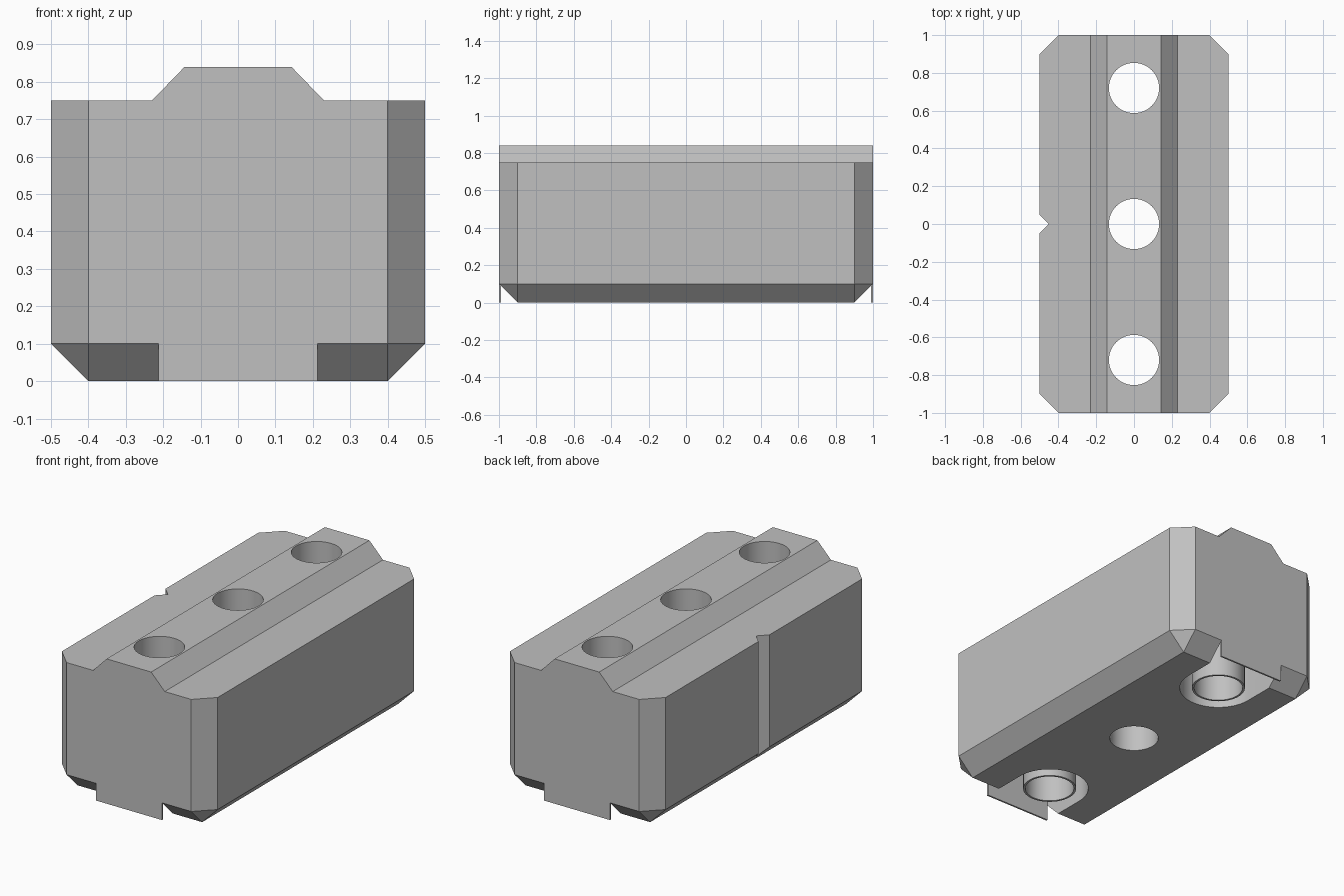
import bpy, bmesh, math

if "Cube" in bpy.data.objects:
    bpy.data.objects.remove(bpy.data.objects["Cube"])

grey = bpy.data.materials.new("plain grey")
grey.use_nodes = True
colour = (0.53, 0.53, 0.53, 1)
grey.diffuse_color = colour
grey.node_tree.nodes["Principled BSDF"].inputs["Base Color"].default_value = colour

HOLE_Y, HOLE_R = 0.72, 0.133
POCKET_R, POCKET_TOP = 0.212, 0.35
WALL = 0.01


def hull(name, points):
    """Convex solid around the points, with flat areas merged."""
    bm = bmesh.new()
    for p in points:
        bm.verts.new(p)
    bmesh.ops.convex_hull(bm, input=bm.verts[:])
    bmesh.ops.dissolve_limit(bm, angle_limit=math.radians(1),
                             verts=bm.verts[:], edges=bm.edges[:])
    bmesh.ops.recalc_face_normals(bm, faces=bm.faces[:])
    mesh = bpy.data.meshes.new(name)
    bm.to_mesh(mesh)
    bm.free()
    mesh.materials.append(grey)
    ob = bpy.data.objects.new(name, mesh)
    bpy.context.collection.objects.link(ob)
    return ob


def prism(name, outline, z0, z1):
    return hull(name, [(x, y, z) for x, y in outline for z in (z0, z1)])


def circle(r, cy, n=64):
    return [(r * math.cos(2 * math.pi * i / n), cy + r * math.sin(2 * math.pi * i / n))
            for i in range(n)]


def combine(ob, tool, operation="DIFFERENCE"):
    """Apply a boolean and discard the tool."""
    tool.hide_render = True
    mod = ob.modifiers.new("combine", "BOOLEAN")
    mod.operation, mod.object, mod.solver = operation, tool, "EXACT"
    bpy.context.view_layer.objects.active = ob
    bpy.ops.object.modifier_apply(modifier=mod.name)
    bpy.data.objects.remove(tool)


def smooth(ob):
    bpy.ops.object.select_all(action="DESELECT")
    ob.select_set(True)
    bpy.context.view_layer.objects.active = ob
    bpy.ops.object.shade_smooth_by_angle(angle=math.radians(30))


signs = [(sx, sy) for sx in (-1, 1) for sy in (-1, 1)]

# block: chamfered corners, narrowing to a smaller rectangle at the base
points = [(sx * 0.4, sy * 0.9, 0) for sx, sy in signs]
for sx, sy in signs:
    for z in (0.1, 0.75):
        points += [(sx * 0.5, sy * 0.9, z), (sx * 0.4, sy, z)]
block = hull("block", points)

# raised ridge along the top
profile = [(0.23, 0.7), (0.23, 0.75), (0.143, 0.84)]
ridge = hull("ridge", [(sx * x, sy, z) for sx, sy in signs for x, z in profile])
combine(block, ridge, "UNION")

# vertical marker notch on one side
combine(block, prism("notch_cutter", [(-0.45, 0), (-0.55, -0.1), (-0.55, 0.1)], -0.1, 1))

# three through holes
for y in (-HOLE_Y, 0, HOLE_Y):
    combine(block, prism("hole_cutter", circle(HOLE_R, y), -0.1, 1))

for s, end in ((-1, "front"), (1, "back")):
    # round-ended pocket in the underside
    outline = circle(POCKET_R, s * HOLE_Y)
    outline += [(sx * POCKET_R, s * (1 - WALL)) for sx in (-1, 1)]
    combine(block, prism("pocket_cutter", outline, -0.1, POCKET_TOP))

    # thin wall closing the pocket
    prism(end + "_wall", [(sx * POCKET_R, s * y) for sx in (-1, 1)
                          for y in (1 - WALL, 1)], 0, 0.1)

    # thin sleeve around the hole inside the pocket
    sleeve = prism(end + "_sleeve", circle(0.145, s * HOLE_Y), 0, POCKET_TOP)
    combine(sleeve, prism("sleeve_cutter", circle(HOLE_R, s * HOLE_Y), -0.1, 1))
    smooth(sleeve)

smooth(block)
